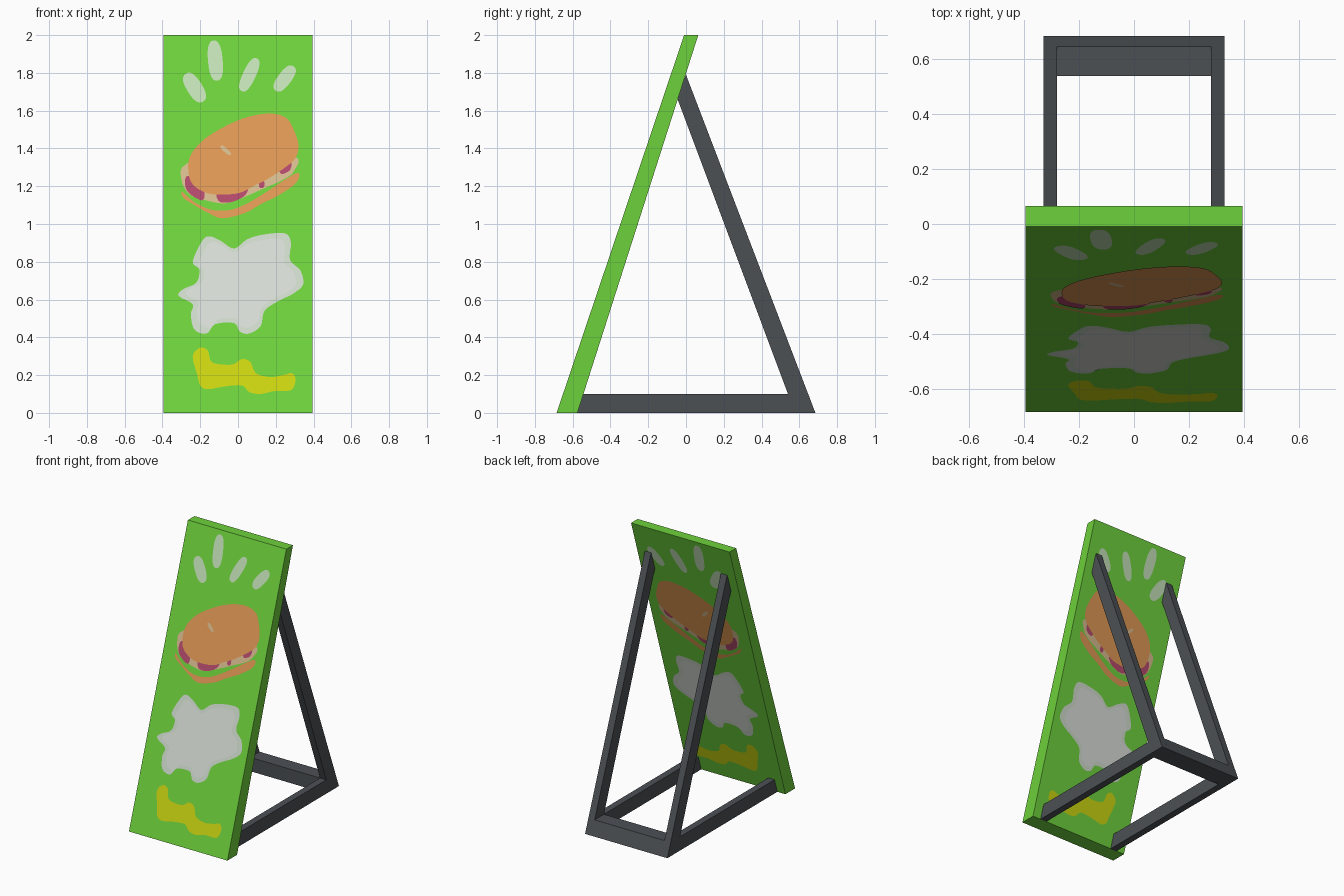
import bpy, bmesh, math
from mathutils import Vector

if "Cube" in bpy.data.objects:
    bpy.data.objects.remove(bpy.data.objects["Cube"])


def material(name, r, g, b):
    """Flat material from sRGB 0-255 values."""
    lin = lambda c: ((c / 255 + 0.055) / 1.055) ** 2.4 if c > 10 else c / 255 / 12.92
    m = bpy.data.materials.new(name)
    m.diffuse_color = (lin(r), lin(g), lin(b), 1)
    m.use_nodes = True
    m.node_tree.nodes["Principled BSDF"].inputs["Base Color"].default_value = m.diffuse_color
    return m


GREEN = material("leaf green", 109, 209, 60)
CHARCOAL = material("charcoal", 76, 80, 84)
PALE = material("pale green", 194, 224, 182)
CLOUD = material("off white", 216, 221, 214)
RIM = material("grey green white", 206, 217, 202)
BUN = material("bun orange", 222, 151, 83)
CREAM = material("beige", 214, 186, 142)
MEAT = material("berry red", 178, 74, 107)
YELLOW = material("mustard yellow", 202, 213, 16)


def add_mesh(name, bm, mat):
    me = bpy.data.meshes.new(name)
    bm.to_mesh(me)
    bm.free()
    me.materials.append(mat)
    ob = bpy.data.objects.new(name, me)
    bpy.context.collection.objects.link(ob)
    return ob


def prism(name, profile, x0, x1, mat):
    """Extrude a (y, z) side profile from x0 to x1."""
    bm = bmesh.new()
    face = bm.faces.new([bm.verts.new((x0, y, z)) for y, z in profile])
    ext = bmesh.ops.extrude_face_region(bm, geom=[face])
    moved = [v for v in ext["geom"] if isinstance(v, bmesh.types.BMVert)]
    bmesh.ops.translate(bm, verts=moved, vec=(x1 - x0, 0, 0))
    bmesh.ops.recalc_face_normals(bm, faces=bm.faces)
    return add_mesh(name, bm, mat)


# Leaning board, slightly thicker at the foot
FRONT = (-0.685, -0.01)     # y at z = 0 and z = 2
BACK = (-0.575, 0.065)
prism("board", [(FRONT[0], 0), (BACK[0], 0), (BACK[1], 2), (FRONT[1], 2)],
      -0.395, 0.395, GREEN)

# Two side frames: floor rail and sloping rear leg in one profile
SIDE = [(-0.58, 0), (0.685, 0), (0, 1.79), (-0.048, 1.67), (0.54, 0.10), (-0.548, 0.10)]
prism("left_side_frame", SIDE, -0.33, -0.28, CHARCOAL)
prism("right_side_frame", SIDE, 0.28, 0.33, CHARCOAL)

# Rear crossbar joining the frames
prism("rear_crossbar", [(0.54, 0), (0.685, 0), (0.647, 0.10), (0.54, 0.10)],
      -0.28, 0.28, CHARCOAL)


def smooth_loop(pts, steps=4):
    """Closed Catmull-Rom curve through points given in hundredths."""
    p = [Vector(q) / 100 for q in pts]
    out = []
    for i in range(len(p)):
        a, b, c, d = (p[(i + k) % len(p)] for k in (-1, 0, 1, 2))
        for s in range(steps):
            t = s / steps
            out.append(0.5 * (2 * b + (c - a) * t + (2 * a - 5 * b + 4 * c - d) * t * t
                              + (3 * b - a - 3 * c + d) * t ** 3))
    return out


def pill(x, z, half_len, half_wid, lean):
    """Rounded stroke leaning clockwise from vertical, in degrees."""
    a = math.radians(lean)
    out = []
    for i in range(28):
        t = math.tau * i / 28
        c, s = math.cos(t), math.sin(t)
        u = half_wid * math.copysign(abs(c) ** 0.8, c)
        v = half_len * math.copysign(abs(s) ** 0.8, s)
        out.append(Vector((x + u * math.cos(a) + v * math.sin(a),
                           z - u * math.sin(a) + v * math.cos(a))))
    return out


def decal(name, loop, layer, mat):
    """Painted shape laid on both the front and the back of the board."""
    bm = bmesh.new()
    for (y0, y1), side in ((FRONT, -1), (BACK, 1)):
        off = side * 0.0015 * layer
        f = bm.faces.new([bm.verts.new((x, y0 + (y1 - y0) * z / 2 + off, z)) for x, z in loop])
        f.normal_update()
        if f.normal.y * side < 0:
            f.normal_flip()
    bmesh.ops.triangulate(bm, faces=bm.faces)
    add_mesh(name, bm, mat)


# Rays above the food
for i, ray in enumerate([(-0.23, 1.722, 0.087, 0.041, -32), (-0.12, 1.865, 0.107, 0.039, -5),
                         (0.06, 1.79, 0.096, 0.034, 25), (0.247, 1.77, 0.08, 0.036, 37)]):
    decal(f"ray_{i + 1}", pill(*ray), 1, PALE)

# Sandwich: filling, meat patches, top bun, sheen, lower bun
decal("filling", smooth_loop([
    (-27, 132), (-30, 124), (-26, 116), (-17, 112.5), (-6, 111), (5, 115), (14, 119),
    (24, 123.5), (29.5, 128), (30, 136), (0, 140)]), 1, CREAM)
decal("meat_left", smooth_loop([
    (-27.5, 125), (-27, 117.5), (-19, 112.5), (-18, 118), (-22, 124)]), 2, MEAT)
decal("meat_middle", smooth_loop([
    (-11, 117), (-10, 112), (-4, 111.5), (3, 114.5), (5, 119), (-3, 119)]), 2, MEAT)
decal("meat_speck", pill(0.125, 1.212, 0.022, 0.015, 0), 2, MEAT)
decal("meat_right", smooth_loop([
    (22, 130), (23, 126.5), (27.5, 128.5), (28, 133)]), 2, MEAT)
decal("top_bun", smooth_loop([
    (-26, 134), (-20, 143), (-10, 150), (3, 156), (16, 158.5), (25, 156.5), (29, 151),
    (32, 142), (30.5, 135), (25, 130), (16, 124), (9, 120.5), (1, 116.5), (-10, 115.5),
    (-18, 117), (-25, 122.5)]), 3, BUN)
decal("bun_sheen", pill(-0.065, 1.39, 0.035, 0.011, -48), 4, CREAM)
decal("lower_bun", smooth_loop([
    (-29.5, 117), (-23, 111.5), (-14, 107.5), (-4, 107.5), (5, 111), (15, 117), (31, 127),
    (31, 122), (22, 115.5), (12, 110.5), (4, 106), (-8, 103), (-16, 106), (-23, 110),
    (-29, 114)]), 1, BUN)

# Splash blob with a lighter centre
cloud = smooth_loop([
    (-19, 91), (-15, 93.5), (-9, 91), (-2, 87), (5, 92), (14, 94.5), (25, 95), (28, 90),
    (27.5, 81), (33, 75.5), (34.5, 68), (29, 63), (21, 59), (14, 54), (12, 46), (6, 42),
    (1, 43), (-2, 47.5), (-12, 47), (-16.5, 42), (-23, 44), (-25, 52), (-24, 57.5),
    (-31.5, 62), (-29, 65.5), (-22, 69), (-20.5, 76), (-24, 80)])
decal("splash_rim", cloud, 1, RIM)
mid = Vector((0.02, 0.69))
decal("splash_centre", [mid + (q - mid) * 0.88 for q in cloud], 2, CLOUD)

# Mustard squiggle
decal("mustard", smooth_loop([
    (-24, 30), (-20, 34.5), (-16, 33), (-14, 27), (-7, 25.5), (-2, 26), (2, 28.5), (6.5, 27),
    (9.5, 21), (17, 19), (24, 20), (28.5, 21), (30.5, 17.5), (28, 12), (19, 11.5), (12, 10),
    (6, 11), (2, 14.5), (-7, 14), (-16, 12.5), (-20, 14.5), (-21.5, 20)]), 1, YELLOW)
